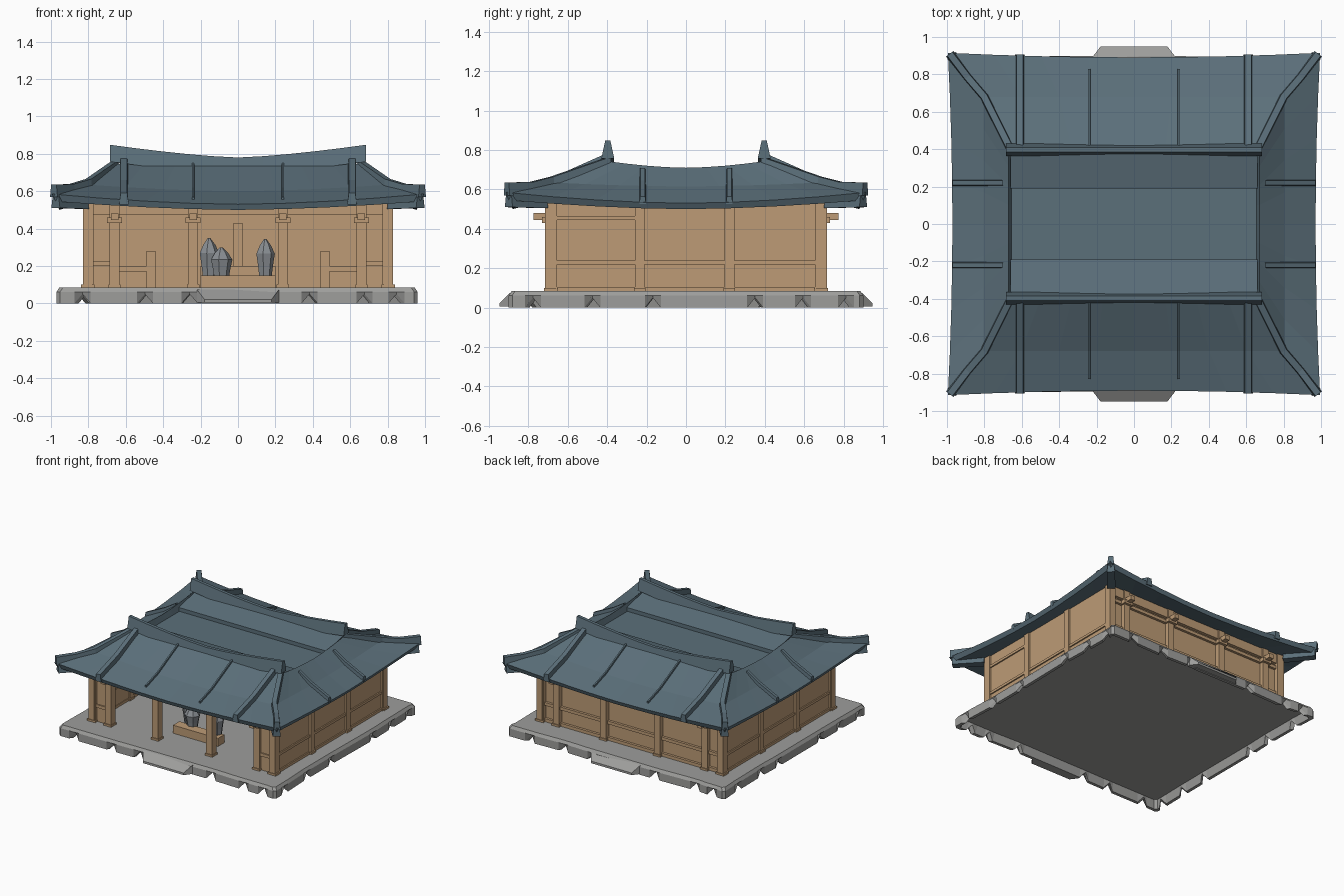
import bpy, bmesh, math, random
from mathutils import Vector

random.seed(4)
if "Cube" in bpy.data.objects:
    bpy.data.objects.remove(bpy.data.objects["Cube"])


def material(name, rgb):
    m = bpy.data.materials.new(name)
    m.use_nodes = True
    m.diffuse_color = (*rgb, 1)
    m.node_tree.nodes["Principled BSDF"].inputs["Base Color"].default_value = (*rgb, 1)
    return m


STONE = material("pale stone", (0.34, 0.34, 0.33))
WOOD = material("tan wood", (0.51, 0.33, 0.18))
TILE = material("slate blue tile", (0.105, 0.16, 0.195))
STATUE = material("statue grey", (0.25, 0.27, 0.29))


def finish(name, bm, mat):
    bmesh.ops.recalc_face_normals(bm, faces=bm.faces)
    mesh = bpy.data.meshes.new(name)
    bm.to_mesh(mesh)
    bm.free()
    mesh.materials.append(mat)
    ob = bpy.data.objects.new(name, mesh)
    bpy.context.scene.collection.objects.link(ob)
    return ob


def add_box(bm, x, y, z):
    """Box from three (low, high) ranges."""
    corners = [bm.verts.new((a, b, c)) for c in z for b in y for a in x]
    for f in ((0, 1, 3, 2), (4, 5, 7, 6), (0, 1, 5, 4), (2, 3, 7, 6), (0, 2, 6, 4), (1, 3, 7, 5)):
        bm.faces.new([corners[i] for i in f])


def boxes(name, ranges, mat):
    bm = bmesh.new()
    for x, y, z in ranges:
        add_box(bm, sorted(x), sorted(y), z)
    return finish(name, bm, mat)


def add_loft(bm, rings):
    """Skin a list of closed rings and cap both ends."""
    vs = [[bm.verts.new(p) for p in r] for r in rings]
    for a, b in zip(vs, vs[1:]):
        n = len(a)
        for i in range(n):
            j = (i + 1) % n
            bm.faces.new((a[i], a[j], b[j], b[i]))
    bm.faces.new(vs[0])
    bm.faces.new(vs[-1])


def add_strip(bm, path, width, depth, taper=0.7):
    """Tapered bar following a path along its top centre line."""
    pts = [Vector(p) for p in path]
    rings = []
    for i, p in enumerate(pts):
        d = pts[min(i + 1, len(pts) - 1)] - pts[max(i - 1, 0)]
        s = Vector((-d.y, d.x, 0)).normalized() * width / 2
        down = Vector((0, 0, -depth))
        rings.append([p - s * taper, p + s * taper, p + s + down, p - s + down])
    add_loft(bm, rings)


def rect_ring(cx, cy, inset, z_front, z_side, z_corner, n=8):
    """Rectangle whose edges bow inward and whose corners lift."""
    ring = []
    for side in range(4):
        for i in range(n):
            t = -1 + 2 * i / n
            k = abs(t) ** 1.7
            b = inset * (1 - t * t)
            z = z_side if side % 2 else z_front
            z += (z_corner - z) * k
            ring.append([(cx * t, b - cy, z), (cx - b, cy * t, z),
                         (-cx * t, cy - b, z), (b - cx, -cy * t, z)][side])
    return ring


# Stone platform: a floor slab with a rim chipped into V-shaped gaps below
edge = []
for side in range(4):
    edge.append((side, -0.98, 0, 0))
    for c in (-0.83, -0.5, -0.22, 0.36, 0.68, 0.88):
        c += random.uniform(-0.05, 0.05)
        wobble = random.uniform(0, 0.012)
        edge += [(side, c - 0.045, 0, wobble), (side, c, 1, wobble), (side, c + 0.045, 0, wobble)]
    edge.append((side, 0.98, 0, 0))


def platform_ring(cx, cy, z, gap_inset=0, gap_rise=0):
    ring = []
    for side, t, gap, wobble in edge:
        b = gap * gap_inset + wobble
        x, y = [(cx * t, b - cy), (cx - b, cy * t), (-cx * t, cy - b), (b - cx, -cy * t)][side]
        ring.append((x - 0.005, y, z + gap * gap_rise))
    return ring


bm = bmesh.new()
add_loft(bm, [platform_ring(0.925, 0.86, 0.066), platform_ring(0.94, 0.875, 0, 0.02, 0.05),
              platform_ring(0.965, 0.9, 0, 0.025, 0.05), platform_ring(0.965, 0.9, 0.062),
              platform_ring(0.95, 0.885, 0.085)])
finish("stone_platform", bm, STONE)

# Entrance ramps, front and back
for name, s in (("front_step", -1), ("back_step", 1)):
    bm = bmesh.new()
    add_loft(bm, [[(-0.22, s * 0.87, z0), (0.22, s * 0.87, z0), (0.22, s * 0.895, z0),
                   (0.18, s * 0.948, z1), (-0.18, s * 0.948, z1), (-0.22, s * 0.895, z0)]
                  for z0, z1 in ((0.005, 0.005), (0.075, 0.022))])
    finish(name, bm, STONE)

# Timber walls: recessed back panel, side panels and short front returns
FLOOR, TOP = 0.08, 0.56
MIR = (-1, 1)
boxes("back_wall", [((-0.81, 0.81), (0.645, 0.675), (FLOOR, TOP))], WOOD)
boxes("side_walls", [((s * 0.79, s * 0.815), (-0.69, 0.69), (FLOOR, TOP)) for s in MIR], WOOD)
boxes("front_returns", [((s * 0.68, s * 0.81), (-0.69, -0.665), (FLOOR, TOP)) for s in MIR], WOOD)

# Posts with slightly wider feet
posts, feet = [], []
for sy in MIR:
    for x in (-0.8, -0.66, -0.24, 0.24, 0.66, 0.8):
        posts.append(((x - 0.027, x + 0.027), (sy * 0.655, sy * 0.71), (FLOOR, TOP)))
        feet.append(((x - 0.033, x + 0.033), (sy * 0.65, sy * 0.718), (FLOOR, 0.1)))
for sx in MIR:
    for y in (-0.69, -0.235, 0.22, 0.69):
        posts.append(((sx * 0.78, sx * 0.83), (y - 0.025, y + 0.025), (FLOOR, TOP)))
        feet.append(((sx * 0.775, sx * 0.84), (y - 0.03, y + 0.03), (FLOOR, 0.1)))
boxes("posts", posts, WOOD)
boxes("post_feet", feet, WOOD)

# Horizontal rails
rails = [((-0.81, 0.81), (0.64, 0.695), (z, z + 0.025)) for z in (0.085, 0.215, 0.43)]
rails += [((s * 0.785, s * 0.825), (-0.69, 0.69), (z, z + 0.02)) for s in MIR for z in (0.085, 0.22)]
rails += [((s * 0.785, s * 0.825), (-0.69, -0.235), (0.445, 0.465)) for s in MIR]
rails += [((s * 0.68, s * 0.82), (-0.7, -0.66), (0.2, 0.225)) for s in MIR]
boxes("rails", rails, WOOD)
boxes("lintels", [((-0.82, 0.82), (s * 0.66, s * 0.7), (0.475, TOP)) for s in MIR], WOOD)

# Bracket blocks under the eaves
boxes("brackets", [((x - 0.04, x + 0.04), (s * 0.65, s * 0.73), (0.43, 0.46))
                   for x in (-0.66, -0.24, 0.24, 0.66) for s in MIR], WOOD)
boxes("beam_ends", [((x - 0.02, x + 0.02), (s * 0.65, s * 0.775), (0.445, 0.48))
                    for x in (-0.66, -0.24, 0.24, 0.66) for s in MIR], WOOD)

# Interior fittings: altar, rear screen and small posts
boxes("altar", [((-0.2, 0.2), (-0.54, -0.46), (FLOOR, 0.15))], WOOD)
boxes("rear_screen", [((-0.2, 0.2), (0.56, 0.65), (0.15, 0.2)),
                      ((-0.025, 0.025), (0.6, 0.65), (0.2, 0.43))], WOOD)
boxes("inner_posts", [((s * 0.44, s * 0.49), (0.58, 0.65), (FLOOR, 0.28)) for s in MIR], WOOD)
boxes("inner_benches", [((s * 0.47, s * 0.64), (0.58, 0.65), (0.17, 0.2)) for s in MIR], WOOD)

# Carved figures on and behind the altar
for name, x, y, r, h in (("left_figure", 0.145, -0.47, 0.052, 0.345),
                         ("right_figure", -0.155, -0.40, 0.055, 0.35),
                         ("small_figure", -0.09, -0.45, 0.06, 0.3)):
    bm = bmesh.new()
    rings = []
    for f, k in ((0, 0.8), (0.2, 0.65), (0.45, 0.8), (0.7, 1), (0.87, 0.6), (1, 0.12)):
        rings.append([(x + r * k * math.cos(a * math.tau / 7),
                       y + r * k * math.sin(a * math.tau / 7), 0.08 + (h - 0.08) * f) for a in range(7)])
    add_loft(bm, rings)
    finish(name, bm, STATUE)

# Main hipped roof: soffit, eave, curved slopes and sunken centre
bm = bmesh.new()
add_loft(bm, [rect_ring(0.80, 0.68, 0, 0.55, 0.55, 0.55),
              rect_ring(0.975, 0.90, 0.02, 0.50, 0.50, 0.545),
              rect_ring(0.995, 0.915, 0.024, 0.53, 0.53, 0.585),
              rect_ring(0.805, 0.68, 0, 0.60, 0.615, 0.635),
              rect_ring(0.67, 0.41, 0, 0.74, 0.71, 0.745),
              rect_ring(0.655, 0.40, 0, 0.665, 0.665, 0.665)])
finish("roof", bm, TILE)

# Inner slopes running down to the sunken centre
bm = bmesh.new()
for s in MIR:
    add_loft(bm, [[(x, s * 0.405, 0.66), (x, s * 0.19, 0.66), (x, s * 0.19, 0.695), (x, s * 0.405, 0.745)]
                  for x in (-0.66, 0.66)])
finish("inner_roof_slopes", bm, TILE)

# Twin main ridges, rising toward their ends
bm = bmesh.new()
for s in MIR:
    path = []
    for i in range(11):
        t = -1 + i / 5
        path.append((0.685 * t, s * 0.397, 0.78 + 0.068 * abs(t) ** 1.4))
    add_strip(bm, path, 0.065, 0.09, 0.4)
finish("main_ridges", bm, TILE)

# Descending, hip and minor ridges, mirrored to all four quarters
descending, hips, tips, minor = (bmesh.new() for _ in range(4))
for sx in MIR:
    for sy in MIR:
        def quarter(*pts):
            return [(sx * x, sy * y, z) for x, y, z in pts]
        add_strip(descending, quarter((0.61, 0.40, 0.785), (0.61, 0.68, 0.66), (0.61, 0.905, 0.59)), 0.05, 0.06)
        add_strip(hips, quarter((0.655, 0.39, 0.765), (0.80, 0.68, 0.665), (0.89, 0.785, 0.638),
                                (0.985, 0.91, 0.635)), 0.05, 0.065)
        add_strip(tips, quarter((0.82, 0.72, 0.57), (0.975, 0.9, 0.575)), 0.06, 0.065)
        add_strip(minor, quarter((0.24, 0.42, 0.75), (0.24, 0.68, 0.62), (0.24, 0.83, 0.57)), 0.016, 0.03)
        add_strip(minor, quarter((0.70, 0.22, 0.71), (0.805, 0.22, 0.645), (0.97, 0.22, 0.565)), 0.035, 0.04)
finish("descending_ridges", descending, TILE)
finish("hip_ridges", hips, TILE)
finish("corner_rafters", tips, TILE)
finish("minor_ridges", minor, TILE)
